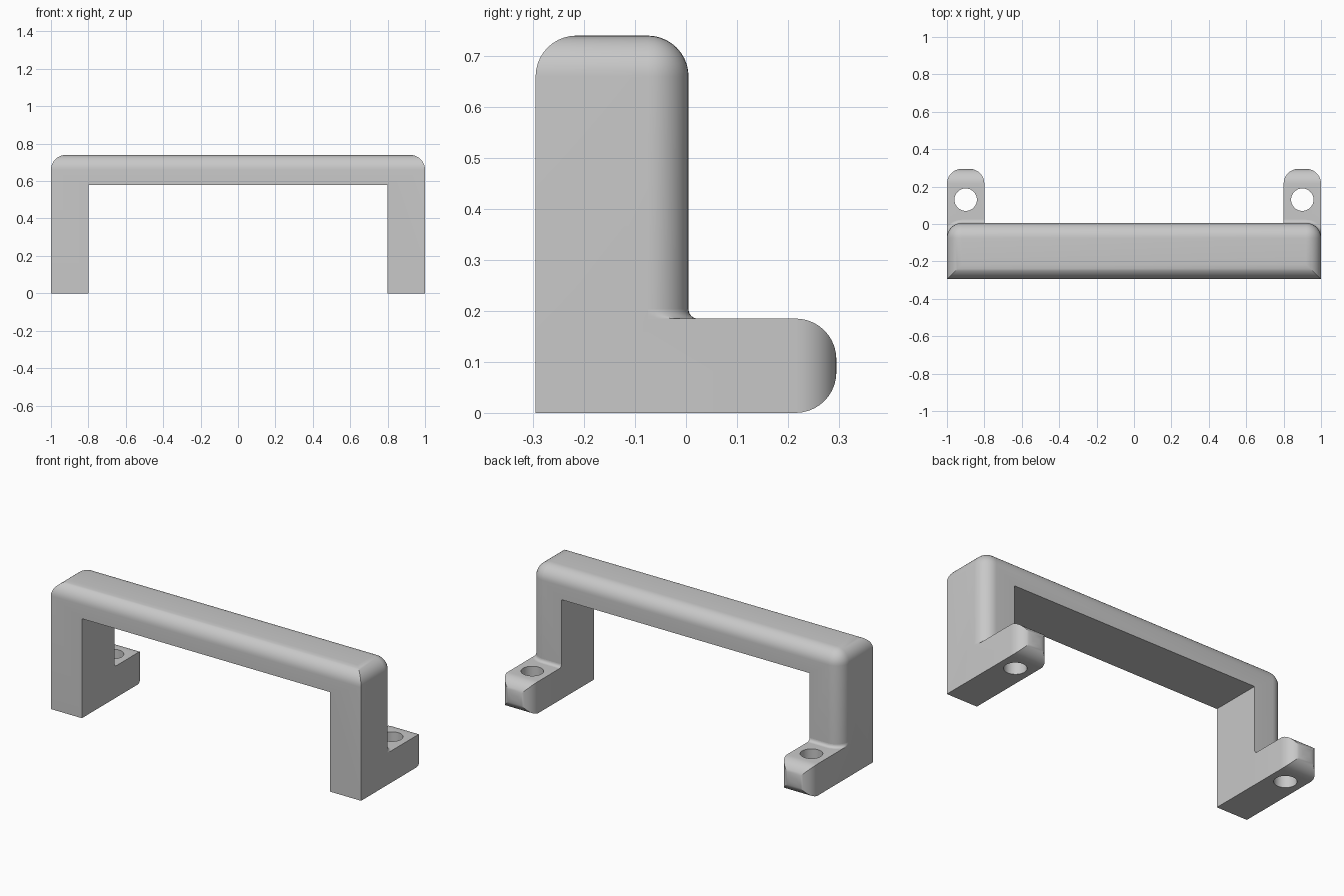
import bpy, bmesh
from math import sin, cos, pi, radians

if "Cube" in bpy.data.objects:
    bpy.data.objects.remove(bpy.data.objects["Cube"])

grey = bpy.data.materials.new("plain grey")
grey.use_nodes = True
grey.diffuse_color = (0.58, 0.58, 0.58, 1)
grey.node_tree.nodes["Principled BSDF"].inputs["Base Color"].default_value = grey.diffuse_color

BACK, FRONT, TOP, FOOT_TOP, R = 0.005, -0.295, 0.74, 0.185, 0.08


def finish(bm, name):
    bmesh.ops.recalc_face_normals(bm, faces=bm.faces)
    mesh = bpy.data.meshes.new(name)
    bm.to_mesh(mesh)
    bm.free()
    mesh.materials.append(grey)
    ob = bpy.data.objects.new(name, mesh)
    bpy.context.collection.objects.link(ob)
    return ob


def box(name, low, high, round_edge=None):
    """Box between two corners; edges whose midpoint passes the rule are rounded."""
    bm = bmesh.new()
    bmesh.ops.create_cube(bm, size=1)
    for v in bm.verts:
        v.co = [high[i] if v.co[i] > 0 else low[i] for i in range(3)]
    if round_edge:
        edges = [e for e in bm.edges if round_edge((e.verts[0].co + e.verts[1].co) / 2)]
        bmesh.ops.bevel(bm, geom=edges, offset=R, offset_type='OFFSET', segments=10,
                        profile=0.5, affect='EDGES', clamp_overlap=False)
    return finish(bm, name)


def activate(ob):
    bpy.ops.object.select_all(action='DESELECT')
    ob.select_set(True)
    bpy.context.view_layer.objects.active = ob


def combine(ob, tool, operation):
    mod = ob.modifiers.new(operation.lower(), 'BOOLEAN')
    mod.operation, mod.solver, mod.object = operation, 'EXACT', tool
    activate(ob)
    bpy.ops.object.modifier_apply(modifier=mod.name)
    bpy.data.objects.remove(tool)


def fillet(name, side, r=0.018, steps=6):
    """Small cove where the leg meets the foot, following the rounded corner."""
    profile = [(0, 0)] + [(r * (1 - sin(a)), r * (1 - cos(a)))
                          for a in (i * pi / 2 / steps for i in range(steps + 1))]
    path = [(0.8, BACK - R, pi / 2)]
    path += [(1 - R, BACK - R, pi / 2 * (1 - i / 10)) for i in range(11)]
    bm = bmesh.new()
    rings = [[bm.verts.new((side * min(1, x + (R + d) * cos(a)), y + (R + d) * sin(a),
                            FOOT_TOP + z)) for d, z in profile] for x, y, a in path]
    for p, q in zip(rings, rings[1:]):
        for j in range(len(profile)):
            k = (j + 1) % len(profile)
            bm.faces.new((p[j], p[k], q[k], q[j]))
    bm.faces.new(rings[0])
    return finish(bm, name)


# Bar and legs: top rim and outer back corners rounded, underside cut away
handle = box("handle_body", (-1, FRONT, 0), (1, BACK, TOP),
             lambda m: m.z > TOP - 0.01 or (m.y > 0 and m.z > 0.1))
opening = box("opening_cutter", (-0.8, -1, -1), (0.8, 1, 0.58))
combine(handle, opening, 'DIFFERENCE')

# Mounting feet with rounded ends and screw holes
parts = [handle]
for side, label in ((1, "left"), (-1, "right")):
    x = 0.9 * side
    foot = box(label + "_foot", (x - 0.1, -0.15, 0), (x + 0.1, 0.295, FOOT_TOP),
               lambda m: m.y > 0.29)
    bm = bmesh.new()
    bmesh.ops.create_cone(bm, cap_ends=True, segments=48, radius1=0.06, radius2=0.06, depth=1)
    bmesh.ops.translate(bm, verts=bm.verts, vec=(x, 0.13, 0))
    combine(foot, finish(bm, "hole_cutter"), 'DIFFERENCE')
    combine(handle, foot, 'UNION')
    parts.append(fillet(label + "_fillet", side))

for ob in parts:
    activate(ob)
    bpy.ops.object.shade_smooth_by_angle(angle=radians(30))
